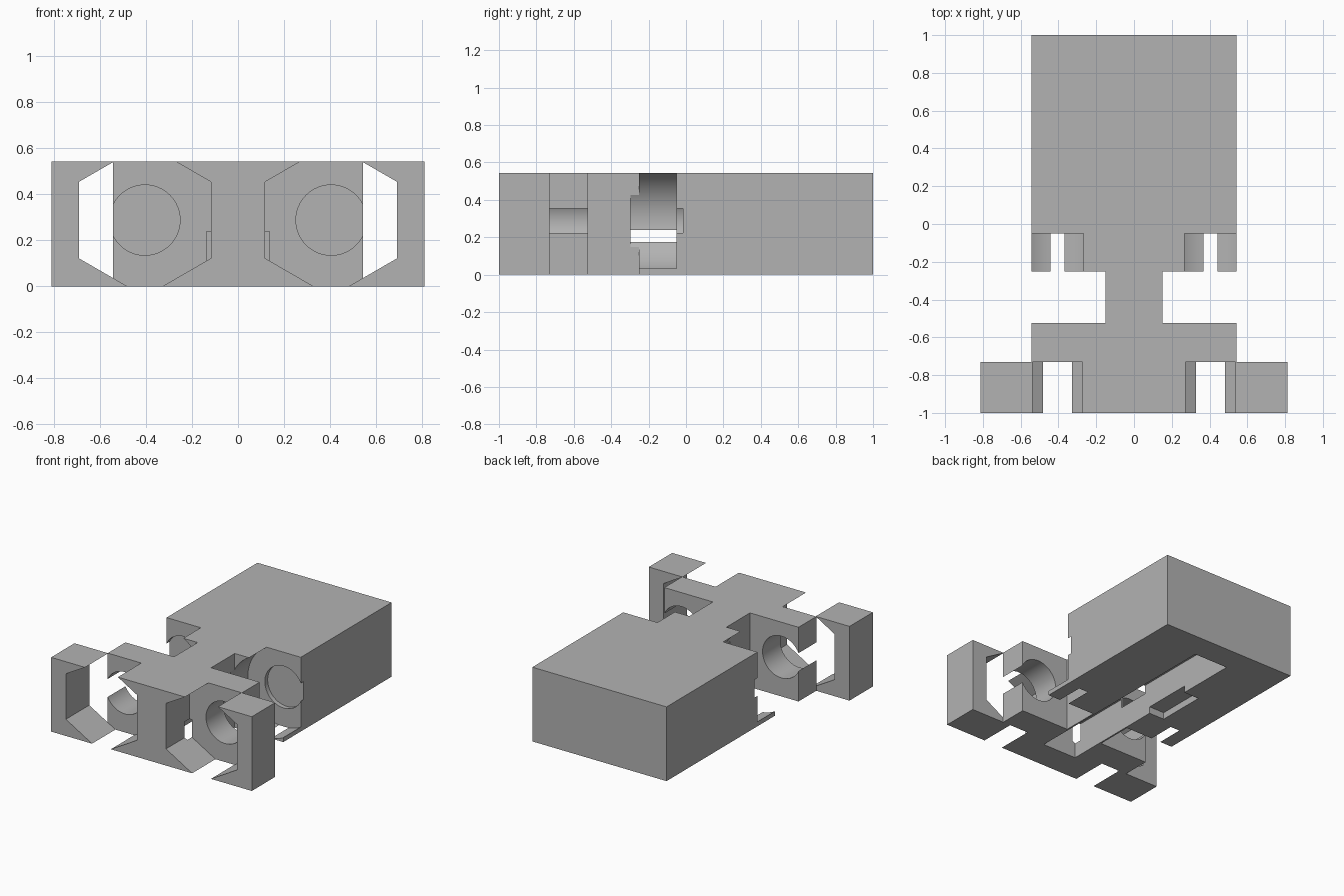
import bpy, bmesh, math
from mathutils import Matrix, Vector

HEIGHT = 0.543
AXIS_X, AXIS_Z = 0.405, 0.288   # shaft axis shared by all round and hex pockets

cube = bpy.data.objects.get("Cube")
if cube:
    bpy.data.objects.remove(cube, do_unlink=True)

grey = bpy.data.materials.new("plain grey")
grey.use_nodes = True
colour = (0.45, 0.45, 0.45, 1)
grey.diffuse_color = colour
grey.node_tree.nodes["Principled BSDF"].inputs["Base Color"].default_value = colour


def add_object(name, bm):
    bmesh.ops.recalc_face_normals(bm, faces=bm.faces)
    mesh = bpy.data.meshes.new(name)
    bm.to_mesh(mesh)
    bm.free()
    mesh.materials.append(grey)
    obj = bpy.data.objects.new(name, mesh)
    bpy.context.collection.objects.link(obj)
    return obj


def extrude_profile(name, points, offset):
    bm = bmesh.new()
    face = bm.faces.new([bm.verts.new(p) for p in points])
    out = bmesh.ops.extrude_face_region(bm, geom=[face])
    verts = [v for v in out["geom"] if isinstance(v, bmesh.types.BMVert)]
    bmesh.ops.translate(bm, verts=verts, vec=Vector(offset))
    return add_object(name, bm)


def box(name, x0, x1, y0, y1, z0, z1):
    return extrude_profile(name, [(x0, y0, z0), (x1, y0, z0), (x1, y1, z0), (x0, y1, z0)],
                           (0, 0, z1 - z0))


def prism(name, side, radius, y0, y1, sides):
    # Regular prism along y, with one corner pointing up
    pts = []
    for i in range(sides):
        a = math.tau * i / sides + math.pi / 2
        pts.append((side * AXIS_X + radius * math.cos(a), y0, AXIS_Z + radius * math.sin(a)))
    return extrude_profile(name, pts, (0, y1 - y0, 0))


def cut(target, cutter):
    cutter.hide_render = True
    mod = target.modifiers.new(cutter.name, "BOOLEAN")
    mod.operation = "DIFFERENCE"
    mod.solver = "EXACT"
    mod.object = cutter
    bpy.context.view_layer.objects.active = target
    bpy.ops.object.modifier_apply(modifier=mod.name)
    bpy.data.objects.remove(cutter, do_unlink=True)


# Housing outline: body, narrow neck, bearing plate and wide front arms
half = [(0.543, 1), (0.543, -0.252), (0.15, -0.252), (0.15, -0.525),
        (0.543, -0.525), (0.543, -0.73), (0.812, -0.73), (0.812, -1)]
outline = half + [(-x, y) for x, y in reversed(half)]
housing = extrude_profile("housing", [(x, y, 0) for x, y in outline], (0, 0, HEIGHT))

for side in (-1, 1):
    # Hexagonal front pocket, shaft hole, round pocket and its shallow seat
    cut(housing, prism("hex_pocket", side, 0.332, -1.1, -0.73, 6))
    cut(housing, prism("shaft_hole", side, 0.153, -0.8, -0.46, 64))
    cut(housing, prism("round_pocket", side, 0.2905, -0.296, -0.05, 96))
    cut(housing, prism("shaft_seat", side, 0.153, -0.15, -0.017, 64))

# Underside channel and shallow side pocket
cut(housing, box("channel", -0.138, 0.138, -0.785, 0.81, -0.1, 0.238))
cut(housing, box("side_pocket", -0.262, -0.1, 0, 0.365, -0.1, 0.05))

bpy.ops.object.select_all(action="DESELECT")
housing.select_set(True)
bpy.context.view_layer.objects.active = housing
bpy.ops.object.shade_smooth_by_angle(angle=math.radians(25))
